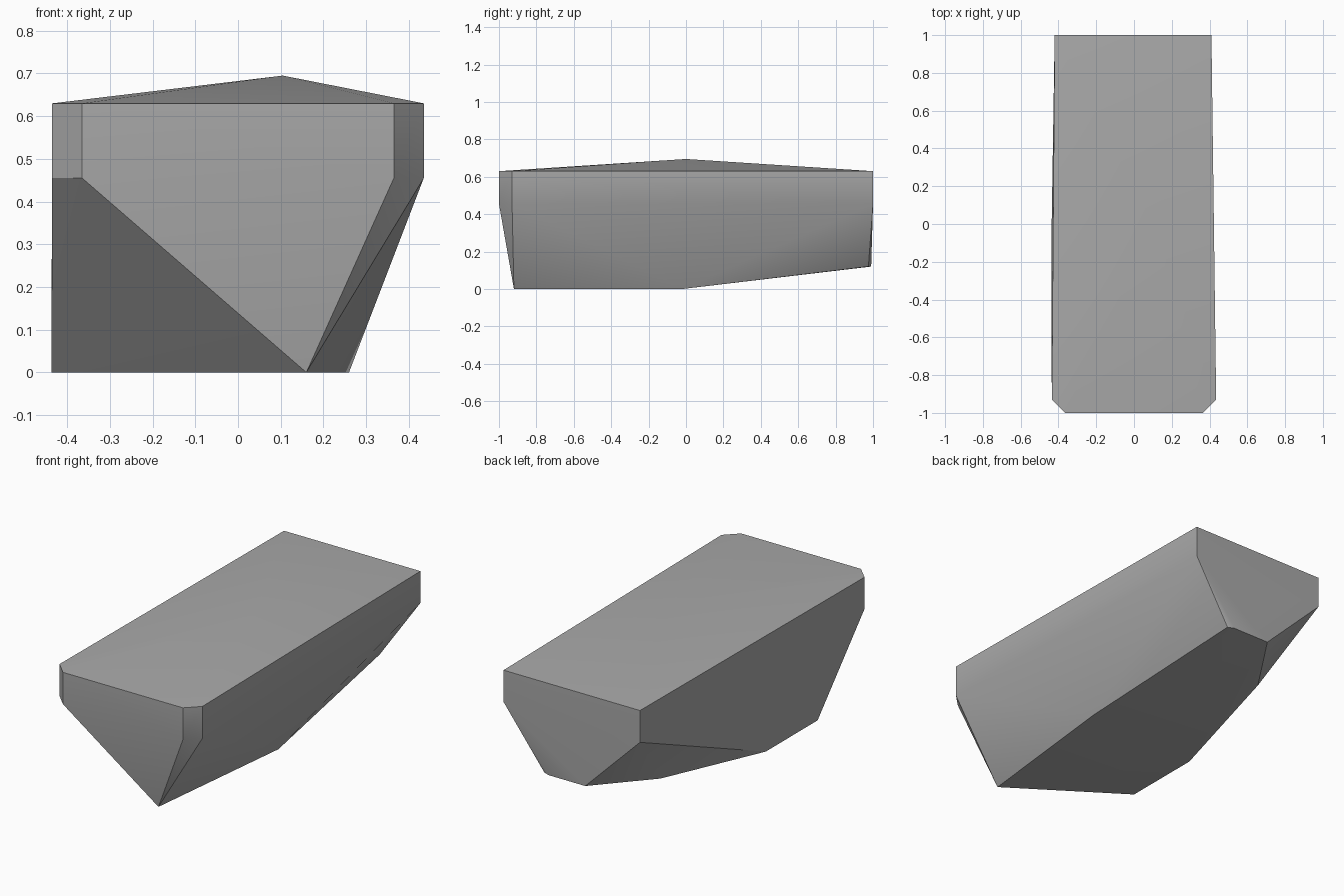
import bpy
import bmesh
import math

if "Cube" in bpy.data.objects:
    bpy.data.objects.remove(bpy.data.objects["Cube"], do_unlink=True)

# One plain grey for the whole block
grey = bpy.data.materials.new("stone grey")
grey.use_nodes = True
colour = (0.4, 0.4, 0.4, 1)
grey.diffuse_color = colour
grey.node_tree.nodes["Principled BSDF"].inputs["Base Color"].default_value = colour

# Upright band: plan outline with two cut front corners
outline = [(-0.365, -1), (0.365, -1), (0.435, -0.93), (0.41, 1), (-0.42, 1), (-0.435, -0.93)]
points = [(x, y, z) for z in (0.455, 0.63) for x, y in outline]

# Low peak on the top
points.append((0.105, 0, 0.695))

# Flat foot under the front half
points += [(x, y, 0) for x, y in
           [(0.16, -0.92), (0.26, -0.02), (-0.437, -0.07), (-0.437, -0.52)]]

# Underside rising to the back
points += [(-0.3, 0.65, 0.09), (-0.08, 0.99, 0.12), (0.145, 0.99, 0.12), (0.18, 0.975, 0.12)]

# Wrap the faceted shell around the corners
bm = bmesh.new()
for p in points:
    bm.verts.new(p)
bmesh.ops.convex_hull(bm, input=bm.verts[:])
loose = [v for v in bm.verts if not v.link_faces]
bmesh.ops.delete(bm, geom=loose, context="VERTS")
bmesh.ops.dissolve_limit(bm, angle_limit=math.radians(0.5), verts=bm.verts[:], edges=bm.edges[:])
bmesh.ops.recalc_face_normals(bm, faces=bm.faces[:])

mesh = bpy.data.meshes.new("rock_block")
bm.to_mesh(mesh)
bm.free()
mesh.materials.append(grey)
rock = bpy.data.objects.new("rock_block", mesh)
bpy.context.collection.objects.link(rock)

# Soft shading over shallow facets, sharp main edges
bpy.ops.object.select_all(action="DESELECT")
rock.select_set(True)
bpy.context.view_layer.objects.active = rock
bpy.ops.object.shade_smooth_by_angle(angle=math.radians(30))
